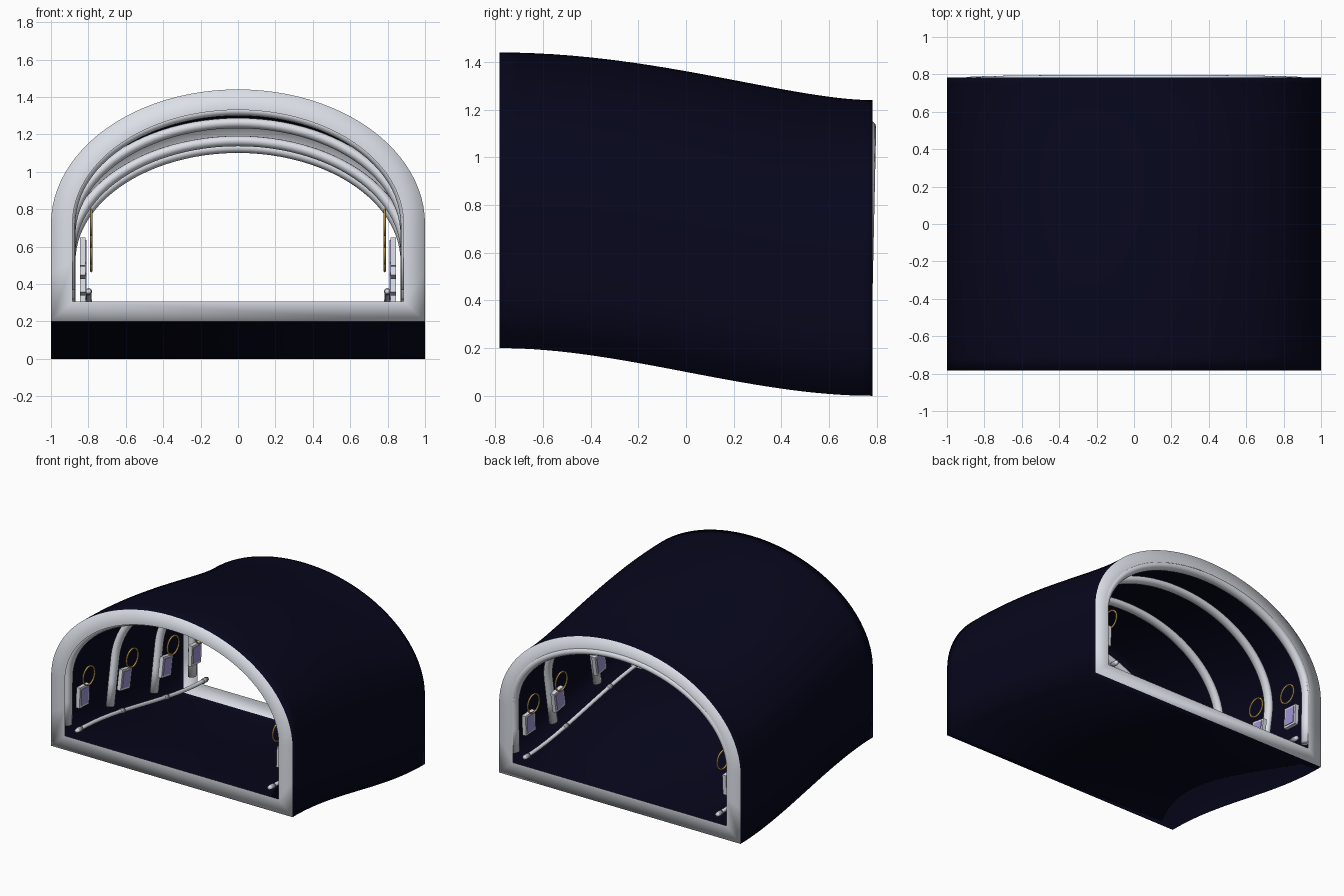
import bpy, bmesh, math
from mathutils import Vector

cube = bpy.data.objects.get("Cube")
if cube:
    bpy.data.objects.remove(cube)

HALF = 0.783     # half length of the tunnel
SPRING = 0.52    # height where the walls turn into the arch


def material(name, color):
    m = bpy.data.materials.new(name)
    m.use_nodes = True
    m.diffuse_color = (*color, 1)
    m.node_tree.nodes["Principled BSDF"].inputs["Base Color"].default_value = (*color, 1)
    return m


NAVY = material("navy", (0.002, 0.002, 0.012))
WHITE = material("off white", (0.72, 0.75, 0.81))
LAVENDER = material("lavender", (0.36, 0.3, 0.68))
GOLD = material("gold", (0.75, 0.47, 0.1))
GREY = material("steel grey", (0.35, 0.36, 0.4))


def tangent_at(y):
    """Direction of the S-shaped floor line."""
    t = (y + HALF) / (2 * HALF)
    return Vector((0, 1, -0.2 * 6 * t * (1 - t) / (2 * HALF))).normalized()


def place(x, y, z, along=0):
    """Point at height z square to the floor line at depth y."""
    t = (y + HALF) / (2 * HALF)
    d = tangent_at(y)
    floor = Vector((x, y, 0.2 * (1 - t * t * (3 - 2 * t))))
    return floor + d * along + Vector((0, -d.z, d.y)) * z


def arch(width, base, top, steps=48):
    """Wall, arch and wall outline from the -x foot to the +x foot."""
    pts = [(-width, base), (-width, (base + SPRING) / 2)]
    for i in range(steps + 1):
        a = math.pi * (1 - i / steps)
        pts.append((width * math.cos(a), SPRING + (top - SPRING) * math.sin(a)))
    return pts + [(width, (base + SPRING) / 2), (width, base)]


def finish(name, bm, mats, smooth=True):
    bmesh.ops.recalc_face_normals(bm, faces=bm.faces)
    for f in bm.faces:
        f.smooth = smooth
    mesh = bpy.data.meshes.new(name)
    bm.to_mesh(mesh)
    bm.free()
    for m in mats:
        mesh.materials.append(m)
    ob = bpy.data.objects.new(name, mesh)
    bpy.context.collection.objects.link(ob)


def sweep(name, path, axis, side, up, mat, sides=12, closed=False):
    """Tube along a path; side is the half width along axis, up the half depth."""
    bm = bmesh.new()
    n = len(path)
    rings = []
    for i, p in enumerate(path):
        a = path[i - 1] if closed else path[max(i - 1, 0)]
        b = path[(i + 1) % n] if closed else path[min(i + 1, n - 1)]
        other = (b - a).cross(axis).normalized()
        rings.append([bm.verts.new(p + axis * side * math.cos(k * math.tau / sides)
                                   + other * up * math.sin(k * math.tau / sides))
                      for k in range(sides)])
    for i in range(n if closed else n - 1):
        r, s = rings[i], rings[(i + 1) % n]
        for k in range(sides):
            bm.faces.new((r[k], r[k - 1], s[k - 1], s[k]))
    if not closed:
        bm.faces.new(rings[0])
        bm.faces.new(rings[-1])
    finish(name, bm, [mat])


def box(name, x, y, z, size, mat):
    bm = bmesh.new()
    bmesh.ops.create_cube(bm, size=1)
    for v in bm.verts:
        v.co = place(x + v.co.x * size[0], y, z + v.co.z * size[2], v.co.y * size[1])
    finish(name, bm, [mat], smooth=False)


# Thin shell with a white frame around each open end
def build_shell(stations=32):
    bm = bmesh.new()
    skin = []
    for j in range(stations + 1):
        y = -HALF + 2 * HALF * j / stations
        skin.append([bm.verts.new(place(x, y, z)) for x, z in arch(1, 0, 1.24)])
    for a, b in zip(skin, skin[1:]):
        for k in range(len(a)):
            bm.faces.new((a[k - 1], a[k], b[k], b[k - 1]))
    for y, outer in ((-HALF, skin[0]), (HALF, skin[-1])):
        inner = [bm.verts.new(place(x, y, z)) for x, z in arch(0.885, 0.105, 1.13)]
        for k in range(len(outer)):
            bm.faces.new((outer[k - 1], outer[k], inner[k], inner[k - 1])).material_index = 1
    finish("tunnel_shell", bm, [NAVY, WHITE])


build_shell()

# Four arched ribs lining the inside
for n, y in enumerate((-0.737, -0.26, 0.26, 0.737)):
    path = [place(x, y, z) for x, z in arch(0.897, 0.17, 1.128)]
    sweep(f"rib_{n + 1}", path, tangent_at(y), 0.036, 0.028, WHITE)

X_AXIS = Vector((1, 0, 0))
for side, label in ((1, "left"), (-1, "right")):
    # Low rail following the floor, with grey collars
    path = [place(side * 0.798, -0.775 + 1.55 * i / 16, 0.16) for i in range(17)]
    sweep(f"rail_{label}", path, X_AXIS, 0.014, 0.014, WHITE)
    for n, y in enumerate((-0.74, -0.26, 0.26, 0.74)):
        collar = [place(side * 0.798, y, 0.16, s) for s in (-0.02, 0.02)]
        sweep(f"rail_collar_{label}_{n + 1}", collar, X_AXIS, 0.018, 0.018, GREY)
    # Wall panels with a screen and a hanging loop
    for n, y in enumerate((-0.67, -0.222, 0.265, 0.652)):
        box(f"panel_{label}_{n + 1}", side * 0.83, y, 0.375, (0.03, 0.115, 0.15), WHITE)
        box(f"screen_{label}_{n + 1}", side * 0.814, y, 0.375, (0.006, 0.085, 0.12), LAVENDER)
        loop = [place(side * 0.785, y, 0.533 + 0.068 * math.sin(a), 0.068 * math.cos(a))
                for a in (math.tau * i / 32 for i in range(32))]
        sweep(f"loop_{label}_{n + 1}", loop, X_AXIS, 0.006, 0.006, GOLD, sides=8, closed=True)
